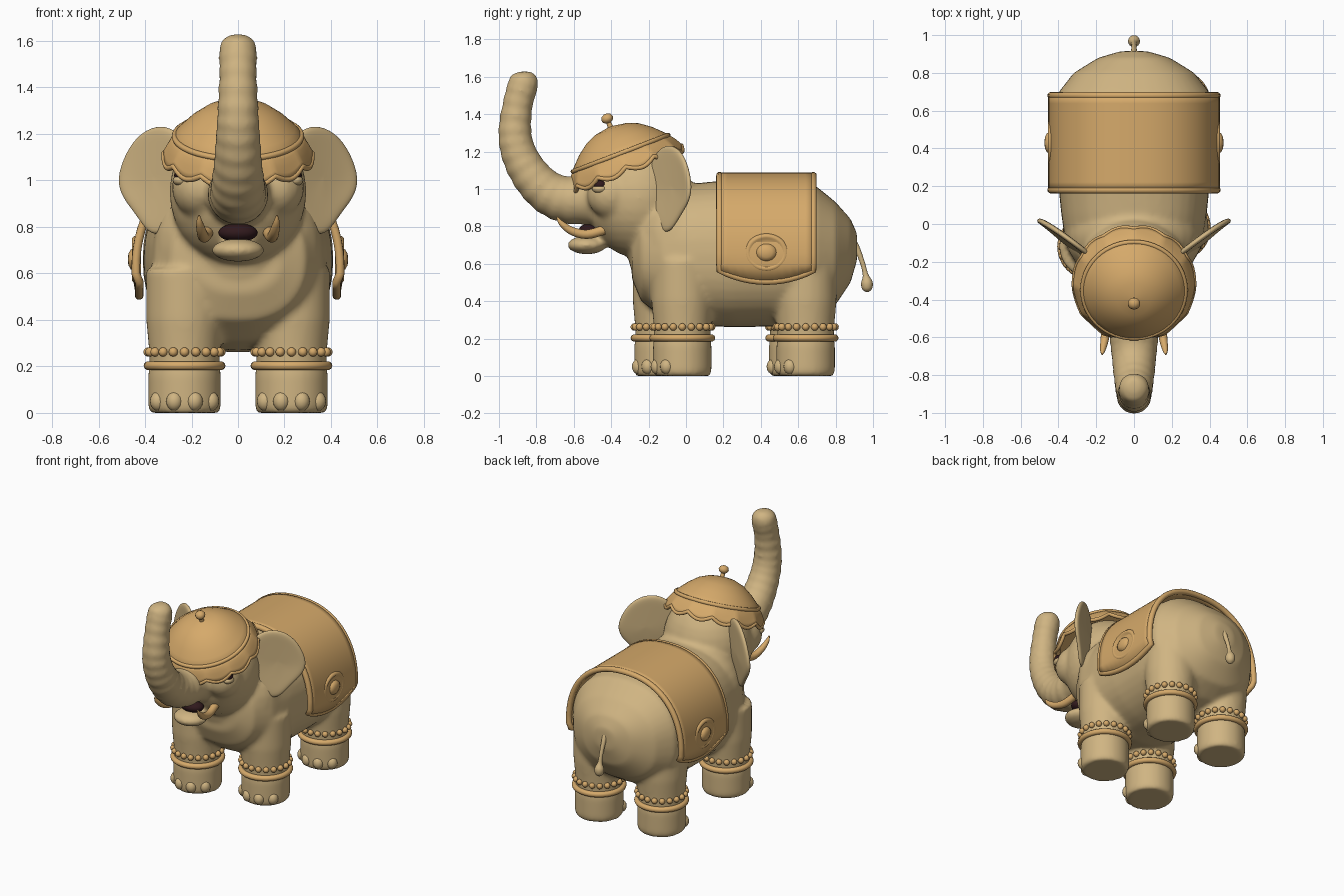
import bpy, bmesh, math
from math import sin, cos, pi, radians
from mathutils import Matrix, Vector

cube = bpy.data.objects.get("Cube")
if cube:
    bpy.data.objects.remove(cube, do_unlink=True)


def material(name, rgb):
    m = bpy.data.materials.new(name)
    m.use_nodes = True
    m.diffuse_color = (*rgb, 1)
    m.node_tree.nodes["Principled BSDF"].inputs["Base Color"].default_value = (*rgb, 1)
    return m


HIDE = material("tan hide", (0.63, 0.46, 0.225))
GOLD = material("warm gold", (0.67, 0.40, 0.145))
DARK = material("dark mouth", (0.03, 0.01, 0.012))


def finish(name, bm, mat, matrix=None):
    bmesh.ops.recalc_face_normals(bm, faces=bm.faces)
    me = bpy.data.meshes.new(name)
    bm.to_mesh(me)
    bm.free()
    me.materials.append(mat)
    for p in me.polygons:
        p.use_smooth = True
    me.set_sharp_from_angle(angle=radians(50))
    ob = bpy.data.objects.new(name, me)
    if matrix:
        ob.matrix_world = matrix
    bpy.context.collection.objects.link(ob)
    return ob


def loft(bm, rings, cap=True, closed=True):
    rows = [[bm.verts.new(p) for p in r] for r in rings]
    n = len(rows[0])
    for a, b in zip(rows, rows[1:]):
        for i in range(n if closed else n - 1):
            j = (i + 1) % n
            bm.faces.new((a[i], a[j], b[j], b[i]))
    if cap:
        bm.faces.new(rows[0])
        bm.faces.new(rows[-1])


def circle(r, z, cx=0, cy=0, n=40):
    return [(cx + r * cos(2 * pi * i / n), cy + r * sin(2 * pi * i / n), z) for i in range(n)]


def ball(bm, centre, size, seg=24):
    m = Matrix.Translation(centre) @ Matrix.Diagonal((*size, 1))
    bmesh.ops.create_uvsphere(bm, u_segments=seg, v_segments=seg // 2, radius=1, matrix=m)


def power(v, e):
    return math.copysign(abs(v) ** e, v)


def sweep(bm, keys, steps=6, n=20, ripple=0):
    """Tube through (x, y, z, radius) keys, eased between them."""
    k = [Vector(keys[0])] + [Vector(p) for p in keys] + [Vector(keys[-1])]
    path = []
    for a, b, c, d in zip(k, k[1:], k[2:], k[3:]):
        for s in range(steps):
            t = s / steps
            path.append(b + (c - a) * t / 2 + (a * 2 - b * 5 + c * 4 - d) * t * t / 2
                        + (b * 3 - a - c * 3 + d) * t ** 3 / 2)
    path.append(k[-1])
    rings = []
    for i, p in enumerate(path):
        tan = (path[min(i + 1, len(path) - 1)] - path[max(i - 1, 0)]).to_3d().normalized()
        side = Vector((1, 0, 0))
        side = (side - tan * side.dot(tan)).normalized()
        up = tan.cross(side)
        r = p[3] + ripple * sin(i * pi / 2)
        rings.append([p.to_3d() + side * r * cos(2 * pi * j / n) + up * r * sin(2 * pi * j / n)
                      for j in range(n)])
    loft(bm, rings)


def cord(name, pts, radius, mat, matrix=None):
    cu = bpy.data.curves.new(name, "CURVE")
    cu.dimensions = "3D"
    cu.bevel_depth = radius
    cu.bevel_resolution = 3
    sp = cu.splines.new("POLY")
    sp.points.add(len(pts) - 1)
    for q, p in zip(sp.points, pts):
        q.co = (*p, 1)
    sp.use_cyclic_u = True
    cu.materials.append(mat)
    ob = bpy.data.objects.new(name, cu)
    if matrix:
        ob.matrix_world = matrix
    bpy.context.collection.objects.link(ob)


def thicken(ob, t, offset=0):
    m = ob.modifiers.new("thickness", "SOLIDIFY")
    m.thickness = t
    m.offset = offset


LEGS = {"front_left": (0.23, -0.02), "front_right": (-0.23, -0.12),
        "back_left": (0.23, 0.64), "back_right": (-0.23, 0.60)}

# Torso: stations along y of bottom, top and half width
body = bmesh.new()
stations = [(-.29, .52, .80, .18), (-.24, .40, .92, .29), (-.12, .31, 1.0, .36), (.05, .27, 1.03, .385),
            (.25, .26, 1.05, .405), (.5, .265, 1.055, .41), (.69, .31, 1.02, .405), (.8, .38, .93, .32),
            (.88, .50, .84, .19), (.915, .62, .76, .07)]
loft(body, [[(w * power(cos(a), .87), y, (lo + hi) / 2 + (hi - lo) / 2 * power(sin(a), .87))
             for a in (2 * pi * i / 40 for i in range(40))] for y, lo, hi, w in stations])

# Legs, neck, head, brows and lower lip
for x, y in LEGS.values():
    loft(body, [circle(r, z, x, y) for z, r in ((0, .148), (.02, .157), (.17, .157), (.2, .15),
                                                (.28, .154), (.4, .165), (.62, .165))])
ball(body, (0, -.06, .72), (.365, .26, .34), 32)
ball(body, (0, -.25, .95), (.295, .285, .32), 32)
for s in (-1, 1):
    ball(body, (s * .17, -.40, .97), (.115, .13, .13))
ball(body, (0, -.53, .70), (.115, .105, .05))

# Raised trunk, blended into the head
sweep(body, [(0, -.42, .96, .15), (0, -.6, .94, .13), (0, -.72, .97, .117), (0, -.82, 1.06, .106),
             (0, -.89, 1.18, .096), (0, -.915, 1.3, .089), (0, -.9, 1.45, .081), (0, -.87, 1.56, .081),
             (0, -.86, 1.605, .065), (0, -.858, 1.628, .03)], 8, 28, .004)
ob = finish("body", body, HIDE)
rm = ob.modifiers.new("blend", "REMESH")
rm.mode = "VOXEL"
rm.voxel_size = .014
rm.use_smooth_shade = True
sm = ob.modifiers.new("soften", "SMOOTH")
sm.factor = .5
sm.iterations = 10

# Toes, anklets and beads on each foot
for name, (x, y) in LEGS.items():
    bm = bmesh.new()
    for a in (-54, -18, 18, 54):
        a = radians(a)
        ball(bm, (x + .14 * sin(a), y - .14 * cos(a), .05), (.036, .036, .042), 16)
    finish(name + "_toes", bm, HIDE)
    cord(name + "_anklet", circle(.157, .203, x, y, 48), .019, GOLD)
    bm = bmesh.new()
    for p in circle(.157, .262, x, y, 20):
        ball(bm, p, (.02, .02, .02), 12)
    finish(name + "_beads", bm, GOLD)

# Mouth opening
bm = bmesh.new()
ball(bm, (0, -.515, .775), (.085, .06, .04))
finish("mouth", bm, DARK)

# Ears: curved leaf shapes swept back from the head
outline = [(.2, 1.12), (.25, 1.21), (.33, 1.245), (.42, 1.21), (.485, 1.12), (.525, 1.0), (.495, .92),
           (.445, .86), (.40, .79), (.36, .76), (.31, .78), (.24, .88), (.2, 1.0)]
for s, side in ((1, "left"), (-1, "right")):
    rings = []
    for f in (.05, .35, .7, 1):
        ring = []
        for px, pz in outline:
            x, z = .36 + (px - .36) * f, 1.02 + (pz - 1.02) * f
            y = .03 - .22 * (max(0, .525 - x) / .32) ** 1.2 - .15 * max(0, .98 - z)
            ring.append((s * x, y, z))
        rings.append(ring)
    bm = bmesh.new()
    loft(bm, rings, cap=False)
    bm.verts.ensure_lookup_table()
    bm.faces.new(bm.verts[:len(outline)])
    ear = finish(side + "_ear", bm, HIDE)
    thicken(ear, .03)
    ear.modifiers.new("rounding", "SUBSURF").levels = 2
    ear.modifiers["rounding"].render_levels = 2

    # Tusk, eye and lower lid
    bm = bmesh.new()
    sweep(bm, [(s * .13, -.44, .78, .026), (s * .145, -.53, .757, .025), (s * .155, -.61, .775, .022),
               (s * .165, -.665, .815, .015), (s * .168, -.69, .85, .004)], 4, 14)
    finish(side + "_tusk", bm, GOLD)
    bm = bmesh.new()
    ball(bm, (s * .247, -.46, 1.022), (.028, .035, .026), 16)
    finish(side + "_eye", bm, DARK)
    bm = bmesh.new()
    ball(bm, (s * .246, -.46, 1.0), (.035, .042, .024), 16)
    finish(side + "_eyelid", bm, HIDE)

    # Medallion on the blanket side
    turn = Matrix.Translation((s * .437, .43, .66)) @ Matrix.Rotation(s * pi / 2, 4, "Y")
    turn = turn @ Matrix.Diagonal((.86, 1, 1, 1))
    bm = bmesh.new()
    loft(bm, [circle(r, z) for r, z in ((.118, -.02), (.118, .008), (.108, .018), (.092, .018),
                                        (.084, .01), (.055, .01), (.05, .024), (.03, .034), (.008, .037))])
    finish(side + "_medallion", bm, GOLD, turn)


# Blanket draped over the back, with a rolled border
def drape(y):
    hem = .505 + .065 * ((y - .43) / .26) ** 2
    arc = [(-.44 * power(cos(pi * i / 36), .87), y, .6 + .472 * sin(pi * i / 36) ** .87) for i in range(37)]
    return [(-.425, y, hem)] + arc + [(.425, y, hem)]


columns = [drape(.18 + .5 * i / 12) for i in range(13)]
bm = bmesh.new()
loft(bm, columns, cap=False, closed=False)
thicken(finish("blanket", bm, GOLD), .03)
border = columns[0] + [c[-1] for c in columns[1:-1]] + columns[-1][::-1] + [c[0] for c in columns[-2:0:-1]]
cord("blanket_border", border, .019, GOLD)

# Tilted cap: dome, brim, scalloped skirt and knob
tilt = Matrix.Translation((0, -.35, 1.19)) @ Matrix.Rotation(radians(21), 4, "X")
bm = bmesh.new()
loft(bm, [circle(r, z, n=48) for r, z in ((.275, -.01), (.268, .012), (.245, .035), (.21, .07), (.15, .115),
                                          (.09, .14), (.03, .15), (.015, .152), (.013, .175), (.028, .185),
                                          (.033, .2), (.026, .217), (.008, .226))])
finish("cap", bm, GOLD, tilt)
cord("cap_brim", circle(.272, 0, n=64), .013, GOLD, tilt)


def skirt_ring(f):
    ring = []
    for i in range(120):
        a = 2 * pi * i / 120
        drop = .078 + .032 * abs(sin(6 * a))
        r = .262 + .056 * f ** .7
        ring.append((r * cos(a), r * sin(a), -drop * f))
    return ring


bm = bmesh.new()
loft(bm, [skirt_ring(f) for f in (0, .25, .5, .75, 1)], cap=False)
thicken(finish("cap_skirt", bm, GOLD, tilt), .015)
cord("cap_skirt_trim", skirt_ring(1), .012, GOLD, tilt)

# Tail with a tuft
bm = bmesh.new()
sweep(bm, [(0, .88, .74, .022), (0, .915, .68, .016), (0, .945, .6, .013), (0, .96, .54, .015),
           (0, .967, .50, .031), (0, .968, .465, .026), (0, .968, .448, .006)], 4, 16)
finish("tail", bm, HIDE)
